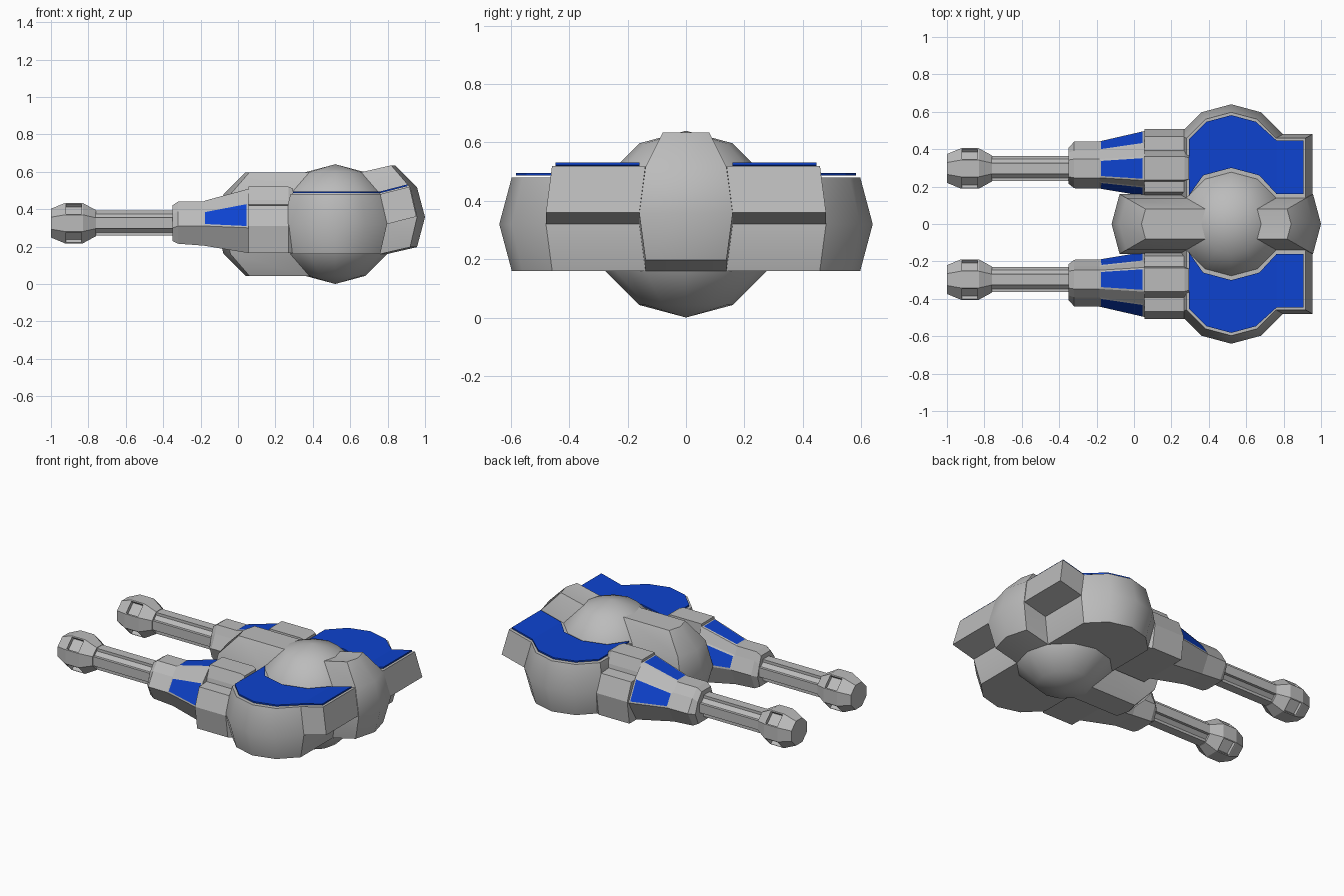
import bpy, bmesh
from math import sin, cos, radians
from mathutils import Vector

cube = bpy.data.objects.get("Cube")
if cube:
    bpy.data.objects.remove(cube, do_unlink=True)


def material(name, color):
    m = bpy.data.materials.new(name)
    m.use_nodes = True
    m.diffuse_color = color
    m.node_tree.nodes["Principled BSDF"].inputs["Base Color"].default_value = color
    return m


GREY = material("armour grey", (0.5, 0.5, 0.5, 1))
BLUE = material("panel blue", (0.004, 0.055, 0.62, 1))
R = 0.32
GUN_Y, GUN_Z = 0.297, 0.325


def finish(name, bm, mats=(GREY,), mirror=False, smooth=False):
    bmesh.ops.recalc_face_normals(bm, faces=bm.faces)
    mesh = bpy.data.meshes.new(name)
    bm.to_mesh(mesh)
    bm.free()
    for m in mats:
        mesh.materials.append(m)
    ob = bpy.data.objects.new(name, mesh)
    bpy.context.collection.objects.link(ob)
    if smooth:
        bpy.ops.object.select_all(action="DESELECT")
        ob.select_set(True)
        bpy.context.view_layer.objects.active = ob
        bpy.ops.object.shade_smooth_by_angle(angle=radians(35))
    if mirror:
        mod = ob.modifiers.new("Mirror", "MIRROR")
        mod.use_axis = (False, True, False)
    return ob


def ball(lon, lat, centre_x=0.52):
    a, b = radians(lon), radians(lat)
    return Vector((centre_x + R * cos(b) * cos(a), R * cos(b) * sin(a), R + R * sin(b)))


def extruded_patch(name, lons, lats, shift, centre_x=0.52, offset=(0, 0, 0), mirror=False):
    """Solid made by pushing a patch of the ball outwards along shift."""
    bm = bmesh.new()
    grid = [[bm.verts.new(ball(a, b, centre_x) + Vector(offset)) for a in lons] for b in lats]
    for r0, r1 in zip(grid, grid[1:]):
        for i in range(len(lons) - 1):
            bm.faces.new((r0[i], r0[i + 1], r1[i + 1], r1[i]))
    ext = bmesh.ops.extrude_face_region(bm, geom=bm.faces[:], use_keep_orig=True)
    moved = [v for v in ext["geom"] if isinstance(v, bmesh.types.BMVert)]
    bmesh.ops.translate(bm, verts=moved, vec=shift)
    return finish(name, bm, mirror=mirror, smooth=True)


def loft(sections):
    """Closed solid through rings of equal point count."""
    bm = bmesh.new()
    rings = [[bm.verts.new(p) for p in s] for s in sections]
    n = len(rings[0])
    bands = []
    for a, b in zip(rings, rings[1:]):
        bands.append([bm.faces.new((a[i], a[(i + 1) % n], b[(i + 1) % n], b[i])) for i in range(n)])
    bm.faces.new(rings[0])
    bm.faces.new(rings[-1])
    bmesh.ops.recalc_face_normals(bm, faces=bm.faces)
    return bm, bands


# Central ball
bm = bmesh.new()
bmesh.ops.create_uvsphere(bm, u_segments=12, v_segments=6, radius=R)
bmesh.ops.translate(bm, verts=bm.verts, vec=(0.52, 0, R))
finish("central_dome", bm, smooth=True)

# Hull lobes grown from the ball
extruded_patch("front_lobe", (150, 180, 210), range(-60, 61, 30), (-R, 0, 0))
extruded_patch("rear_lobe", (-30, 0, 30), range(-30, 61, 30), (0.16, 0, 0.037))
extruded_patch("side_pod", range(30, 151, 30), (-30, 0, 30), (0, R, 0), mirror=True)

# Raised block behind each pod
bm, _ = loft([[(x + dx, y, z + dz) for x, y, z in
               ((0.797, 0.16, 0.32), (0.797, 0.48, 0.32), (0.76, 0.459, 0.48), (0.76, 0.139, 0.48))]
              for dx, dz in ((0, 0), (0.157, 0.04))])
finish("rear_block", bm, mirror=True)

# Blue deck plate on each pod, with its tail rising over the rear block
bm = bmesh.new()
columns = [((0.905, 0.447, 0.524), (0.905, 0.16, 0.524)),
           ((0.762, 0.447, 0.487), (0.762, 0.16, 0.487))]
for lon in (60, 90, 120, 150):
    a = radians(lon)
    inner_x = max(0.52 + 0.3 * cos(a), 0.293)
    columns.append(((0.52 + 0.262 * cos(a), R + 0.262 * sin(a), 0.487),
                    (inner_x, 0.3 * sin(a), 0.487)))
verts = [[bm.verts.new(p) for p in c] for c in columns]
for (a, b), (c, d) in zip(verts, verts[1:]):
    bm.faces.new((a, b, d, c))
ext = bmesh.ops.extrude_face_region(bm, geom=bm.faces[:], use_keep_orig=True)
bmesh.ops.translate(bm, vec=(0, 0, -0.009),
                    verts=[v for v in ext["geom"] if isinstance(v, bmesh.types.BMVert)])
bmesh.ops.translate(bm, verts=bm.verts, vec=(0, 0, 0.008))
finish("deck_plate", bm, mats=(BLUE,), mirror=True)


# Gun housing: broader on the outer side than the inner
def housing_ring(x, half):
    outer = [(x, GUN_Y + w, z) for w, z in half]
    inner = [(x, GUN_Y - (w if w < 0.07 else w * 0.74), z) for w, z in half]
    return outer + inner[::-1]


bm, bands = loft([
    housing_ring(-0.35, ((0.045, 0.42), (0.085, 0.37), (0.11, 0.30), (0.08, 0.23))),
    housing_ring(-0.32, ((0.05, 0.44), (0.095, 0.39), (0.143, 0.31), (0.09, 0.215))),
    housing_ring(-0.185, ((0.05, 0.44), (0.095, 0.39), (0.145, 0.31), (0.09, 0.205))),
    housing_ring(0.055, ((0.065, 0.505), (0.13, 0.435), (0.20, 0.30), (0.12, 0.165))),
])
panels = [bands[2][i] for i in (1, 5, 7)]
bmesh.ops.inset_individual(bm, faces=panels, thickness=0.014, depth=0.003)
for f in panels:
    f.material_index = 1
finish("gun_housing", bm, mats=(GREY, BLUE), mirror=True)

# Gun mount joining housing to pod
mount = ((0.063, 0.52), (0.09, 0.45), (0.095, 0.425), (0.17, 0.42), (0.212, 0.31), (0.19, 0.165))
bm, _ = loft([housing_ring(0.055, mount), housing_ring(0.27, mount),
              housing_ring(0.295, [(w * 0.9, z - 0.01 if z > 0.3 else z) for w, z in mount])])
finish("gun_mount", bm, mirror=True)


# Fluted barrel: quarter profile turned four times
def turned(x, quarter):
    ring = []
    for k in range(4):
        c, s = cos(radians(90 * k)), sin(radians(90 * k))
        ring += [(x, GUN_Y + c * u - s * v, GUN_Z + s * u + c * v) for u, v in quarter]
    return ring


flute = ((0.067, -0.029), (0.067, 0.029), (0.05, 0.029), (0.029, 0.05))
bm, _ = loft([turned(-0.77, flute), turned(-0.33, flute)])
finish("barrel", bm, mirror=True)

# Eight-sided muzzle with sunken diagonal ports
bm, bands = loft([turned(x, ((r, -0.414 * r), (r, 0.414 * r)))
                  for x, r in ((-1, 0.077), (-0.925, 0.108), (-0.83, 0.108), (-0.76, 0.07))])
ports = bands[1][1::2]
bmesh.ops.inset_individual(bm, faces=ports, thickness=0.009)
bmesh.ops.inset_individual(bm, faces=ports, thickness=0.0005, depth=-0.022)
finish("muzzle", bm, mirror=True)
